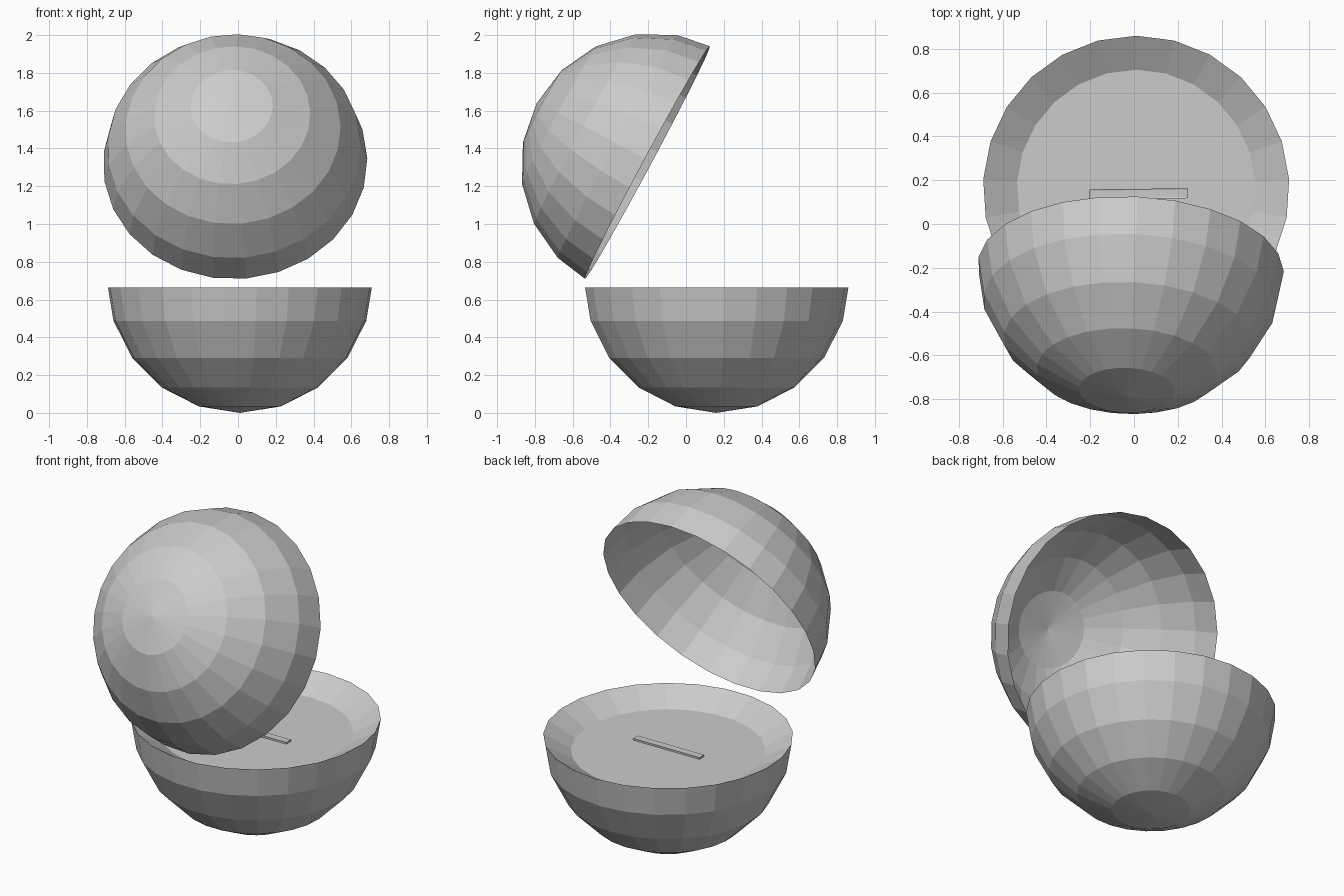
import bpy, bmesh, math
from mathutils import Matrix, Vector

if "Cube" in bpy.data.objects:
    bpy.data.objects.remove(bpy.data.objects["Cube"])

SEGMENTS = 25          # sides around each half
R = 0.705              # sphere radius
CUT = 0.04             # each half stops this far short of the equator

grey = bpy.data.materials.new("light_grey")
grey.diffuse_color = (0.6, 0.6, 0.6, 1)
grey.use_nodes = True
grey.node_tree.nodes["Principled BSDF"].inputs["Base Color"].default_value = grey.diffuse_color


def finish(bm, name, matrix):
    bmesh.ops.recalc_face_normals(bm, faces=bm.faces)
    mesh = bpy.data.meshes.new(name)
    bm.to_mesh(mesh)
    bm.free()
    mesh.materials.append(grey)
    obj = bpy.data.objects.new(name, mesh)
    obj.matrix_world = matrix
    bpy.context.collection.objects.link(obj)
    return obj


def half_shell(extra_rings=()):
    """Bowl with its rim at z = 0 and pole pointing down; extra rings go inward from the rim."""
    step = math.pi / 10
    profile = [(R * math.sin(i * step), CUT - R * math.cos(i * step)) for i in range(1, 5)]
    profile += [(0.70, 0.0), *extra_rings]
    bm = bmesh.new()
    rings = []
    for r, z in profile:
        angles = [math.pi / 2 + 2 * math.pi * k / SEGMENTS for k in range(SEGMENTS)]
        rings.append([bm.verts.new((r * math.cos(a), r * math.sin(a), z)) for a in angles])
    pole = bm.verts.new((0, 0, CUT - R))
    for k in range(SEGMENTS):
        n = (k + 1) % SEGMENTS
        bm.faces.new((pole, rings[0][n], rings[0][k]))
        for a, b in zip(rings, rings[1:]):
            bm.faces.new((a[k], a[n], b[n], b[k]))
    if extra_rings:
        bm.faces.new(rings[-1])     # flat floor
    return bm


# lower half: bowl with sloped lip and flat floor
finish(half_shell([(0.545, -0.09)]), "lower_half", Matrix.Translation((0.01, 0.16, 0.665)))

# upper half: open thin shell, tilted back with its pole facing forward and up
axis = Vector((-0.03, -0.881, 0.473)).normalized()
z = -axis
roll = math.radians(4.7)
y = Vector((math.sin(roll), -0.473 * math.cos(roll), -0.881 * math.cos(roll)))
y = (y - z * y.dot(z)).normalized()
x = y.cross(z)
tilt = Matrix((x, y, z)).transposed().to_4x4()
finish(half_shell(), "upper_half", Matrix.Translation((-0.015, -0.205, 1.325)) @ tilt)

# narrow plate on the floor, with an inset panel on top
bm = bmesh.new()
bmesh.ops.create_cube(bm, size=1, matrix=Matrix.Diagonal((0.45, 0.045, 0.012, 1)))
top = max(bm.faces, key=lambda f: f.calc_center_median().z)
bmesh.ops.inset_region(bm, faces=[top], thickness=0.008, depth=-0.002)
finish(bm, "floor_plate", Matrix.Translation((0.022, 0.138, 0.58)) @ Matrix.Rotation(0.01, 4, 'Z'))
